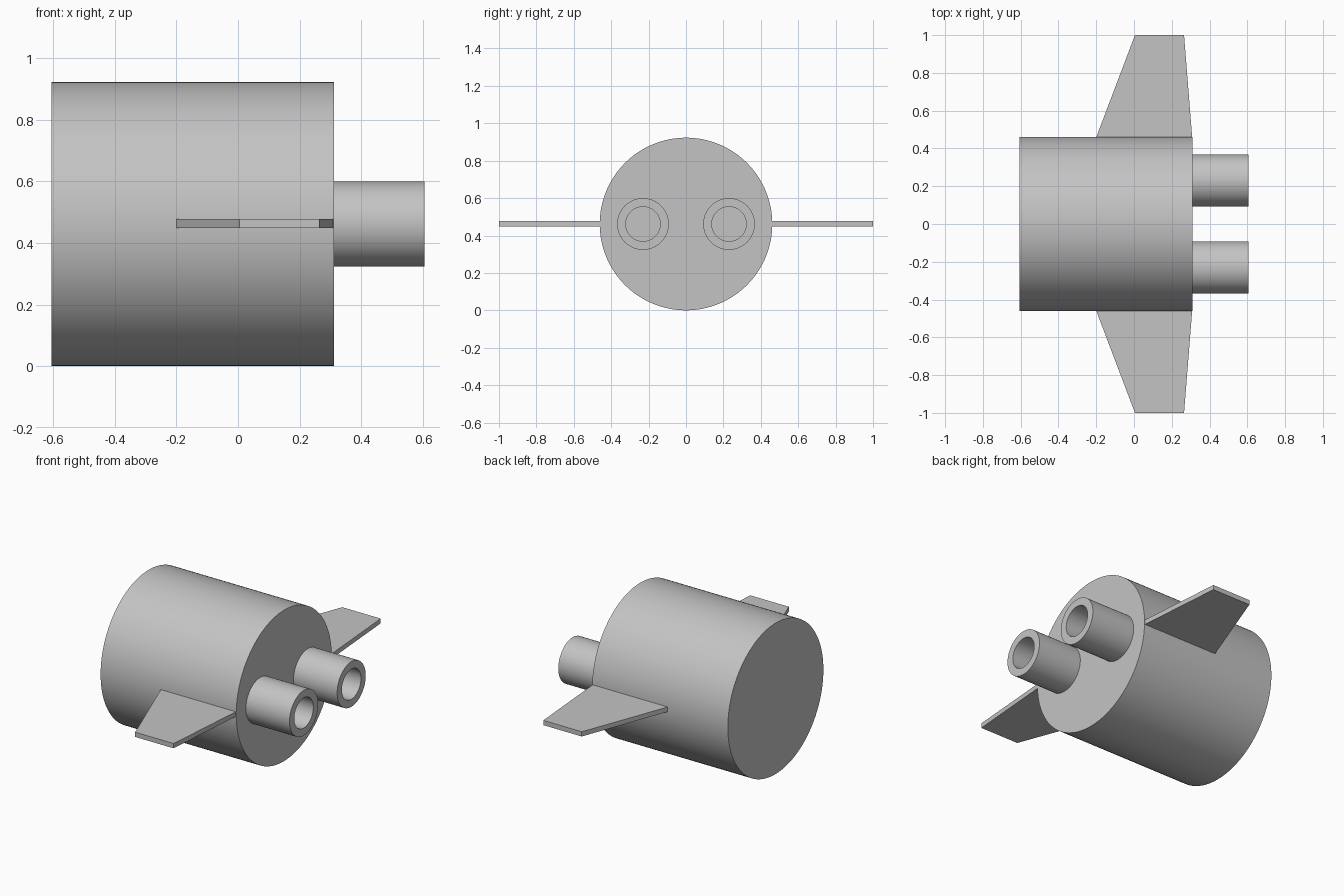
import bpy, bmesh, math
from mathutils import Matrix

cube = bpy.data.objects.get("Cube")
if cube:
    bpy.data.objects.remove(cube, do_unlink=True)

AXIS_Z = 0.4615
BODY_BACK, BODY_END, NOZZLE_END = -0.606, 0.311, 0.606

grey = bpy.data.materials.new("plain grey")
colour = (0.55, 0.55, 0.55, 1)
grey.diffuse_color = colour
grey.use_nodes = True
grey.node_tree.nodes["Principled BSDF"].inputs["Base Color"].default_value = colour


def add_object(name, bm, smooth=False):
    bmesh.ops.recalc_face_normals(bm, faces=bm.faces)
    mesh = bpy.data.meshes.new(name)
    bm.to_mesh(mesh)
    bm.free()
    mesh.materials.append(grey)
    obj = bpy.data.objects.new(name, mesh)
    bpy.context.collection.objects.link(obj)
    if smooth:
        bpy.ops.object.select_all(action='DESELECT')
        obj.select_set(True)
        bpy.context.view_layer.objects.active = obj
        bpy.ops.object.shade_smooth_by_angle(angle=math.radians(30))
    return obj


def lathe(name, profile, y, closed, segments=96):
    """Spin (x, radius) points around an axis along x."""
    bm = bmesh.new()
    verts = [bm.verts.new((x, y, AXIS_Z + r)) for x, r in profile]
    edges = [bm.edges.new(pair) for pair in zip(verts, verts[1:])]
    if closed:
        edges.append(bm.edges.new((verts[-1], verts[0])))
    bmesh.ops.spin(bm, geom=verts + edges, cent=(0, y, AXIS_Z), axis=(1, 0, 0),
                   angle=math.tau, steps=segments, use_duplicate=False)
    bmesh.ops.remove_doubles(bm, verts=bm.verts, dist=0.0001)
    return add_object(name, bm, smooth=True)


# Main hull
bm = bmesh.new()
bmesh.ops.create_cone(
    bm, cap_ends=True, segments=128, radius1=0.4615, radius2=0.4615,
    depth=BODY_END - BODY_BACK,
    matrix=Matrix.Translation(((BODY_BACK + BODY_END) / 2, 0, AXIS_Z))
    @ Matrix.Rotation(math.pi / 2, 4, 'Y'))
add_object("hull", bm, smooth=True)

# Hollow nozzles and flat tapered fins on both sides
tube = [(BODY_END, 0.138), (NOZZLE_END, 0.138), (NOZZLE_END, 0.092), (BODY_END, 0.092)]
fin = [(-0.2, 0.459), (0.005, 1), (0.265, 1), (0.308, 0.459)]
for side, sign in (("right", -1), ("left", 1)):
    lathe(side + "_nozzle", tube, sign * 0.23, closed=True)

    bm = bmesh.new()
    outline = [bm.verts.new((x, sign * y, AXIS_Z - 0.0135)) for x, y in fin]
    face = bm.faces.new(outline)
    top = bmesh.ops.extrude_face_region(bm, geom=[face])
    moved = [v for v in top["geom"] if isinstance(v, bmesh.types.BMVert)]
    bmesh.ops.translate(bm, verts=moved, vec=(0, 0, 0.029))
    add_object(side + "_fin", bm)
